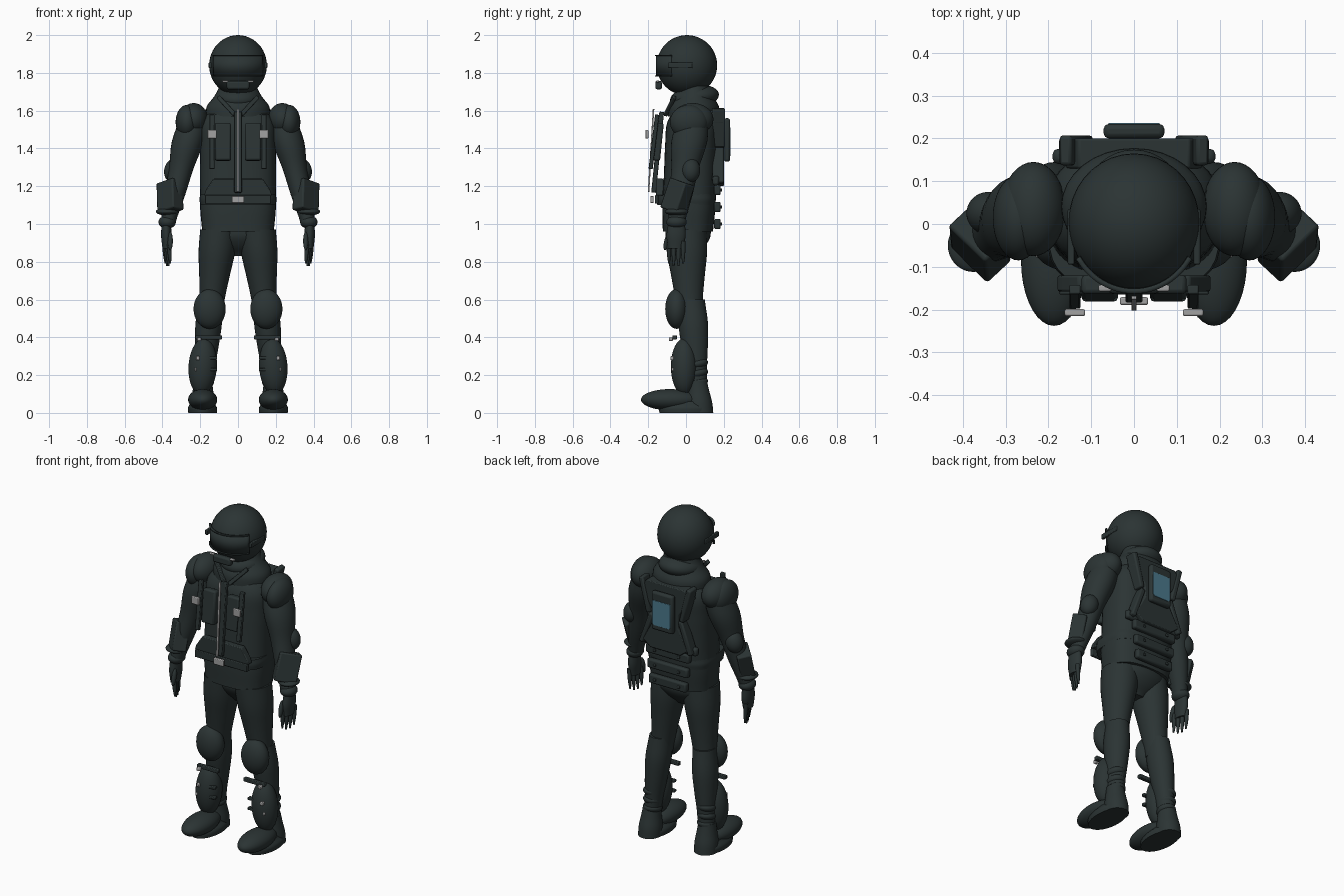
import bpy, bmesh, math
from mathutils import Vector, Matrix, Euler

cube = bpy.data.objects.get("Cube")
if cube:
    bpy.data.objects.remove(cube, do_unlink=True)


def material(name, *colour):
    mat = bpy.data.materials.new(name)
    mat.use_nodes = True
    mat.diffuse_color = (*colour, 1)
    shader = next(node for node in mat.node_tree.nodes if node.type == 'BSDF_PRINCIPLED')
    shader.inputs["Base Color"].default_value = (*colour, 1)
    shader.inputs["Roughness"].default_value = .8
    return mat


SUIT = material("dark suit", .024, .034, .034)
METAL = material("silver metal", .36, .36, .36)
SCREEN = material("blue screen", .07, .19, .26)


def finish(name, bm, mat=SUIT, mirror=False, bevel=None):
    bmesh.ops.recalc_face_normals(bm, faces=bm.faces)
    mesh = bpy.data.meshes.new(name)
    bm.to_mesh(mesh)
    bm.free()
    mesh.materials.append(mat)
    obj = bpy.data.objects.new(name, mesh)
    bpy.context.collection.objects.link(obj)
    bpy.ops.object.select_all(action='DESELECT')
    obj.select_set(True)
    bpy.context.view_layer.objects.active = obj
    bpy.ops.object.shade_smooth_by_angle(angle=math.radians(40))
    if bevel:
        modifier = obj.modifiers.new("bevel", 'BEVEL')
        modifier.width, modifier.segments = bevel, 2
    if mirror:
        obj.modifiers.new("mirror", 'MIRROR')
    return obj


def superellipse(value, power):
    return math.copysign(abs(value) ** (2 / power), value)


def loft(name, bottom, top, widths, depth=1, power=2, sides=32, mirror=False):
    """Smooth stack of level rings; half widths are evenly spaced from bottom to top."""
    bottom, top = Vector(bottom), Vector(top)
    last, steps = len(widths) - 1, 4
    bm = bmesh.new()
    rings = []
    for row in range(last * steps + 1):
        index = min(row // steps, last - 1)
        t = row / steps - index
        before, low, high, after = (widths[max(0, min(last, index + k))] for k in (-1, 0, 1, 2))
        # Cubic blend between neighbouring widths
        start, end = (high - before) / 2, (after - low) / 2
        ease = t * t * (3 - 2 * t)
        width = low + (high - low) * ease + t * (1 - t) * (start * (1 - t) - end * t)
        centre = bottom.lerp(top, row / (last * steps))
        angles = [math.tau * k / sides for k in range(sides)]
        rings.append([bm.verts.new(centre + width * Vector((
            superellipse(math.cos(a), power), depth * superellipse(math.sin(a), power), 0)))
            for a in angles])
    for lower, upper in zip(rings, rings[1:]):
        for k in range(sides):
            bm.faces.new((lower[k - 1], lower[k], upper[k], upper[k - 1]))
    bm.faces.new(rings[0])
    bm.faces.new(rings[-1])
    return finish(name, bm, mirror=mirror)


def ball(name, at, radii, lean=0, tilt=0, mirror=False):
    bm = bmesh.new()
    bmesh.ops.create_uvsphere(bm, u_segments=36, v_segments=24, radius=1)
    bm.transform(Matrix.LocRotScale(Vector(at), Euler((tilt, lean, 0)), Vector(radii)))
    return finish(name, bm, mirror=mirror)


def box(name, at, size, tilt=0, lean=0, turn=0, mirror=False, mat=SUIT, bevel=.004):
    bm = bmesh.new()
    bmesh.ops.create_cube(bm, size=1)
    bm.transform(Matrix.LocRotScale(Vector(at), Euler((tilt, lean, turn)), Vector(size)))
    return finish(name, bm, mat, mirror, bevel)


def plate(name, half_outline, front, back, mat=SUIT, bevel=.005):
    """Symmetric flat plate from the x, z points of its left half."""
    outline = half_outline + [(-x, z) for x, z in reversed(half_outline)]
    bm = bmesh.new()
    face = bm.faces.new([bm.verts.new((x, front, z)) for x, z in outline])
    grown = bmesh.ops.extrude_face_region(bm, geom=[face])["geom"]
    for part in grown:
        if isinstance(part, bmesh.types.BMVert):
            part.co.y = back
    return finish(name, bm, mat, bevel=bevel)


def band(name, radius, low, high, thickness):
    """Curved strip around the front of the helmet."""
    bm = bmesh.new()
    pairs = []
    for k in range(-12, 13):
        angle = math.radians(5 * k)
        x, y = .96 * radius * math.sin(angle), -radius * math.cos(angle)
        pairs.append([bm.verts.new((x, y, z)) for z in (low, high)])
    for a, b in zip(pairs, pairs[1:]):
        bm.faces.new((a[0], b[0], b[1], a[1]))
    modifier = finish(name, bm).modifiers.new("thickness", 'SOLIDIFY')
    modifier.thickness, modifier.offset = thickness, 0


# Helmet
ball("helmet", at=(0, .005, 1.84), radii=(.153, .16, .16))
band("visor", radius=.154, low=1.785, high=1.89, thickness=.008)
for rim in (1.78, 1.89):
    band("visor_rim", radius=.157, low=rim, high=rim + .006, thickness=.012)
box("visor_hinge", at=(.147, -.03, 1.84), size=(.016, .13, .03), mirror=True)
box("mouth_unit", at=(0, -.145, 1.735), size=(.12, .035, .045), bevel=.01)
box("mouth_clip", at=(.068, -.15, 1.755), size=(.03, .015, .012), mirror=True, mat=METAL)

# Jacket and trousers
loft("collar", bottom=(0, .04, 1.57), top=(0, .045, 1.73), widths=(.17, .165, .125, .1), depth=.8)
ball("collar_roll", at=(0, .045, 1.67), radii=(.122, .13, .065), tilt=.15)
loft("jacket", bottom=(0, .01, .96), top=(0, .04, 1.66),
     widths=(.19, .2, .2, .2, .2, .19, .1), depth=.7, power=2.7)
loft("hips", bottom=(0, .02, .83), top=(0, .02, .98), widths=(.05, .13, .18, .185), depth=.6)
loft("thigh", bottom=(.147, .02, .5), top=(.1, 0, .97),
     widths=(.06, .068, .082, .097, .1), depth=1.1, mirror=True)
loft("trouser_shin", bottom=(.185, .062, .1), top=(.145, .03, .6),
     widths=(.045, .05, .062, .07, .062), depth=1.12, mirror=True)
for fold in range(3):
    ball("trouser_fold", at=(.18, .06, .16 + fold / 20), radii=(.052, .057, .03),
         tilt=.2, mirror=True)

# Boots, knees and shins
loft("boot_sole", bottom=(.187, 0, 0), top=(.19, 0, .06), widths=(.076, .076, .055),
     depth=1.85, mirror=True)
loft("boot_heel", bottom=(.187, .075, 0), top=(.185, .06, .17),
     widths=(.065, .064, .055, .048), depth=1.07, mirror=True)
ball("boot_toe", at=(.187, -.085, .07), radii=(.077, .153, .056), mirror=True)
ball("knee_pad", at=(.15, -.05, .55), radii=(.085, .06, .105), mirror=True)
ball("shin_guard", at=(.187, -.01, .245), radii=(.075, .07, .15), lean=-.06, mirror=True)
box("shin_strap", at=(.155, -.06, .4), size=(.14, .025, .022), mirror=True)
for bar in (.23, .29):
    box("shin_bar", at=(.155, -.055, bar), size=(.09, .025, .016), mirror=True)
box("upper_shin_clip", at=(.213, -.073, .29), size=(.02, .02, .02), mirror=True, mat=METAL)
box("lower_shin_clip", at=(.225, -.068, .23), size=(.012, .02, .018), mirror=True, mat=METAL)
box("strap_clip", at=(.205, -.08, .39), size=(.022, .02, .02), mirror=True, mat=METAL)

# Arms
loft("sleeve", bottom=(.37, -.05, 1.01), top=(.23, .04, 1.58),
     widths=(.04, .055, .065, .085, .07), depth=1.12, mirror=True)
ball("shoulder_top", at=(.235, .035, 1.555), radii=(.075, .11, .085), mirror=True)
ball("shoulder_pad", at=(.27, .015, 1.54), radii=(.06, .1, .09), mirror=True)
ball("elbow_pad", at=(.34, .025, 1.285), radii=(.05, .05, .065), lean=-.3, mirror=True)
box("forearm_guard", at=(.36, -.045, 1.145), size=(.08, .125, .165),
    tilt=-.25, lean=-.2, turn=-.75, mirror=True, bevel=.008)
ball("wrist_ring", at=(.375, -.05, 1.065), radii=(.06, .062, .02), mirror=True)
ball("glove_cuff", at=(.375, -.05, 1.01), radii=(.046, .054, .035), mirror=True)
loft("palm", bottom=(.378, -.055, .87), top=(.38, -.05, 1), widths=(.022, .028, .025),
     depth=1.8, mirror=True)
for finger in range(4):
    reach = abs(finger - 1.5) / 70
    x, y = .365 + finger / 120, -.09 + finger / 40
    loft("finger", bottom=(x - .006, y, .77 + reach), top=(x, y, .91),
         widths=(.005, .01, .012, .013), sides=12, mirror=True)
ball("thumb", at=(.358, -.1, .91), radii=(.013, .015, .05), tilt=-.25, mirror=True)

# Chest gear
box("zip", at=(0, -.185, 1.39), size=(.012, .008, .44), tilt=-.06, mat=METAL, bevel=.001)
box("zip_flap", at=(0, -.15, 1.38), size=(.04, .025, .43), tilt=-.1)
box("chest_pouch", at=(.08, -.15, 1.435), size=(.085, .045, .2), tilt=-.1, mirror=True, bevel=.01)
box("chest_strap", at=(.138, -.17, 1.435), size=(.026, .022, .29), tilt=-.12, mirror=True)
box("strap_buckle", at=(.138, -.207, 1.475), size=(.048, .016, .045), mirror=True, mat=METAL)
box("lapel", at=(.06, -.085, 1.625), size=(.022, .02, .14), tilt=-.35, lean=.75, mirror=True)
plate("waist_flap", [(.18, 1.15), (.17, 1.18), (.13, 1.24)], front=-.158, back=-.12)
loft("belt", bottom=(0, 0, 1.1), top=(0, 0, 1.16), widths=(.2, .204, .2), depth=.76, power=3.2)
box("belt_front", at=(0, -.155, 1.13), size=(.35, .02, .045))
box("belt_buckle", at=(0, -.18, 1.13), size=(.066, .018, .038), mat=METAL)

# Back frame
plate("back_plate", [(.1, 1.2), (.15, 1.24), (.085, 1.36), (.09, 1.44), (.16, 1.54), (.13, 1.6)],
      front=.13, back=.2)
box("frame_upper", at=(.135, .172, 1.51), size=(.03, .07, .21), lean=.25, mirror=True, bevel=.008)
box("frame_lower", at=(.13, .17, 1.31), size=(.03, .06, .2), lean=-.35, mirror=True, bevel=.008)
box("waist_brace", at=(0, .158, 1.23), size=(.38, .035, .05), bevel=.012)
box("screen_case", at=(0, .217, 1.445), size=(.142, .034, .23), bevel=.012)
plate("screen", [(.05, 1.36), (.06, 1.37), (.06, 1.51)], front=.231, back=.236,
      mat=SCREEN, bevel=.001)
for strip in range(3):
    z = 1 + .09 * strip
    box("back_strip", at=(0, .166, z), size=(.25 + strip / 50, .035, .055), bevel=.01)
    box("strip_knob", at=(.08, .186, z), size=(.016, .01, .016), mirror=True)
